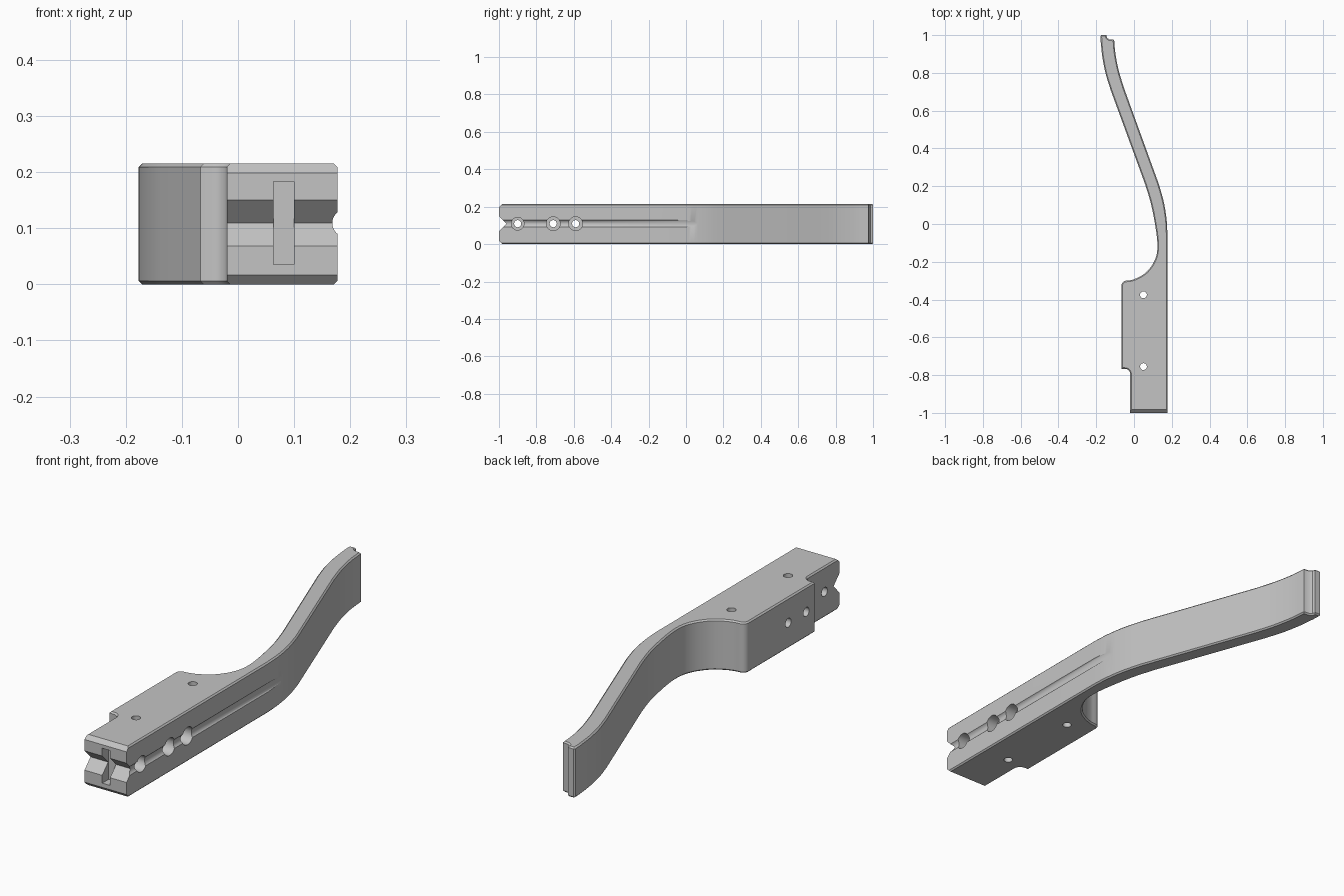
import bpy
import bmesh
import math
from mathutils import Vector, Matrix

if "Cube" in bpy.data.objects:
    bpy.data.objects.remove(bpy.data.objects["Cube"], do_unlink=True)

HEIGHT = 0.215
MID = 0.109

grey = bpy.data.materials.new("plain grey")
grey.use_nodes = True
grey.diffuse_color = (0.55, 0.55, 0.55, 1)
grey.node_tree.nodes["Principled BSDF"].inputs["Base Color"].default_value = (0.55, 0.55, 0.55, 1)


def smooth(points, steps=6):
    """Catmull-Rom curve through the points."""
    p = [Vector(q) for q in points]
    p = [2 * p[0] - p[1]] + p + [2 * p[-1] - p[-2]]
    out = []
    for a, b, c, d in zip(p, p[1:], p[2:], p[3:]):
        for i in range(steps):
            t = i / steps
            out.append(0.5 * (2 * b + (c - a) * t + (2 * a - 5 * b + 4 * c - d) * t * t
                              + (3 * b - a - 3 * c + d) * t ** 3))
    return [tuple(q) for q in out] + [tuple(points[-1])]


def arc(cx, cy, r, start, end, n=8):
    angles = [math.radians(start + (end - start) * i / n) for i in range(n + 1)]
    return [(cx + r * math.cos(a), cy + r * math.sin(a)) for a in angles]


def make_object(name, bm):
    bmesh.ops.recalc_face_normals(bm, faces=bm.faces)
    mesh = bpy.data.meshes.new(name)
    bm.to_mesh(mesh)
    bm.free()
    mesh.materials.append(grey)
    ob = bpy.data.objects.new(name, mesh)
    bpy.context.collection.objects.link(ob)
    return ob


def prism(name, points, low, high, place, chamfer=0):
    """Extrude a 2D outline; place maps (u, v, depth) to a position."""
    bm = bmesh.new()
    rings = [[bm.verts.new(place(u, v, w)) for u, v in points] for w in (low, high)]
    caps = [bm.faces.new(r) for r in rings]
    n = len(points)
    for i in range(n):
        j = (i + 1) % n
        bm.faces.new((rings[0][i], rings[0][j], rings[1][j], rings[1][i]))
    bmesh.ops.recalc_face_normals(bm, faces=bm.faces)
    if chamfer:
        rim = list({e for f in caps for e in f.edges})
        bmesh.ops.bevel(bm, geom=rim, offset=chamfer, segments=1, affect='EDGES',
                        clamp_overlap=False)
    return make_object(name, bm)


def rod(axis, centre, radius, length):
    bm = bmesh.new()
    turn = {'X': Matrix.Rotation(math.pi / 2, 4, 'Y'),
            'Y': Matrix.Rotation(math.pi / 2, 4, 'X'),
            'Z': Matrix.Identity(4)}[axis]
    bmesh.ops.create_cone(bm, cap_ends=True, segments=32, radius1=radius, radius2=radius,
                          depth=length, matrix=Matrix.Translation(centre) @ turn)
    return make_object("cutter", bm)


def cut(body, cutter):
    cutter.hide_render = True
    mod = body.modifiers.new("cut", 'BOOLEAN')
    mod.operation = 'DIFFERENCE'
    mod.solver = 'EXACT'
    mod.object = cutter
    bpy.ops.object.modifier_apply(modifier=mod.name)
    bpy.data.objects.remove(cutter, do_unlink=True)


# Plan outline: straight outer side, swept arm, stepped tip, inner curve, grip block
outline = [(-0.02, -1), (0.177, -1)]
outline += smooth([(0.177, -0.05), (0.172, 0.03), (0.157, 0.12), (0.132, 0.21)])
outline += smooth([(-0.053, 0.72), (-0.08, 0.81), (-0.098, 0.9), (-0.105, 0.975)])
outline += [(-0.132, 0.978), (-0.143, 0.986), (-0.146, 1), (-0.173, 1), (-0.177, 0.995)]
outline += smooth([(-0.176, 0.96), (-0.167, 0.88), (-0.15, 0.795), (-0.124, 0.71)])
outline += smooth([(0.059, 0.21), (0.089, 0.11), (0.111, 0), (0.123, -0.09), (0.121, -0.155),
                   (0.102, -0.207), (0.066, -0.254), (0.026, -0.281), (-0.012, -0.296),
                   (-0.04, -0.3)])
outline += arc(-0.04, -0.327, 0.027, 100, 180)
outline += [(-0.067, -0.767)]
outline += arc(-0.047, -0.794, 0.027, 90, 0)

body = prism("lever_body", outline, 0, HEIGHT, lambda u, v, w: (u, v, w), chamfer=0.006)
bpy.context.view_layer.objects.active = body
body.select_set(True)

# Front end: V notch and top and bottom chamfers
wedges = [[(-1.04, MID - 0.082), (-0.96, MID), (-1.04, MID + 0.082)],
          [(-1.02, 0.037), (-0.963, -0.02), (-1.02, -0.02)],
          [(-1.02, HEIGHT - 0.037), (-0.963, HEIGHT + 0.02), (-1.02, HEIGHT + 0.02)]]
for w in wedges:
    cut(body, prism("cutter", w, -0.3, 0.3, lambda u, v, d: (d, u, v)))

# Upright slot in the front end
slot = [(0.063, 0.035), (0.1, 0.035), (0.1, 0.183), (0.063, 0.183)]
cut(body, prism("cutter", slot, -1.1, -0.957, lambda u, v, d: (u, d, v)))

# Shallow groove along the outer side
cut(body, rod('Y', (0.1926, -0.5, MID), 0.0246, 1.3))

# Counterbored cross holes
for y, wide in ((-0.9, 0.034), (-0.71, 0.037), (-0.59, 0.037)):
    cut(body, rod('X', (0.05, y, MID), 0.019, 0.6))
    cut(body, rod('X', (0.177, y, MID), wide, 0.1))

# Upright pin holes
for y in (-0.375, -0.755):
    cut(body, rod('Z', (0.05, y, MID), 0.018, 0.5))

bpy.ops.object.shade_smooth_by_angle(angle=math.radians(30))
